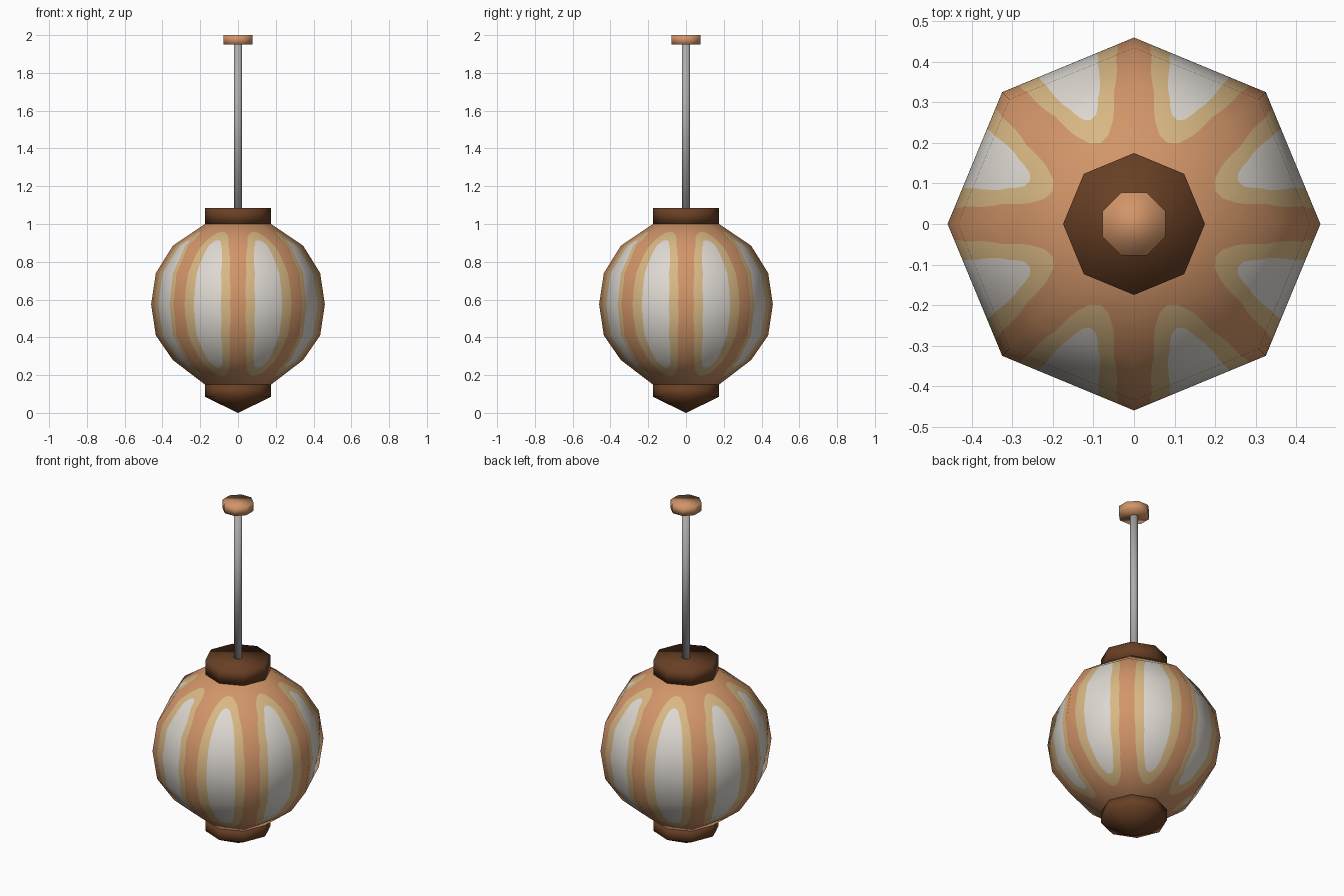
import bpy, bmesh, math
from mathutils import Vector

if "Cube" in bpy.data.objects:
    bpy.data.objects.remove(bpy.data.objects["Cube"])


def material(name, rgb):
    m = bpy.data.materials.new(name)
    m.diffuse_color = (*rgb, 1)
    m.use_nodes = True
    m.node_tree.nodes["Principled BSDF"].inputs["Base Color"].default_value = m.diffuse_color
    return m


TERRACOTTA = material("terracotta", (0.64, 0.30, 0.14))
SAND = material("sand", (0.69, 0.48, 0.23))
CREAM = material("cream white", (0.73, 0.69, 0.64))
BROWN = material("dark brown", (0.14, 0.05, 0.018))
STEEL = material("grey metal", (0.42, 0.42, 0.42))


def finish(name, bm, mats):
    bmesh.ops.recalc_face_normals(bm, faces=bm.faces)
    for f in bm.faces:
        f.smooth = True
    me = bpy.data.meshes.new(name)
    bm.to_mesh(me)
    bm.free()
    for m in mats:
        me.materials.append(m)
    ob = bpy.data.objects.new(name, me)
    bpy.context.collection.objects.link(ob)
    return ob


def lathe(name, profile, mat, turn=0.0, sides=8):
    """Spin (radius, z) points; end rings are capped, radius 0 is a tip."""
    bm = bmesh.new()
    rings = []
    for r, z in profile:
        n = sides if r else 1
        angles = [turn + math.tau * k / sides for k in range(n)]
        rings.append([bm.verts.new((r * math.cos(a), r * math.sin(a), z)) for a in angles])
    for lo, hi in zip(rings, rings[1:]):
        for k in range(sides):
            j = (k + 1) % sides
            quad = [lo[k % len(lo)], lo[j % len(lo)], hi[j % len(hi)], hi[k % len(hi)]]
            bm.faces.new(list(dict.fromkeys(quad)))
    for ring in (rings[0], rings[-1]):
        if len(ring) > 1:
            bm.faces.new(ring)
    return finish(name, bm, [mat])


# Paper globe: eight flat sides, each cut into terracotta, sand and cream bands
GLOBE = [(0.175, 0.15), (0.345, 0.28), (0.435, 0.41), (0.46, 0.575),
         (0.435, 0.74), (0.345, 0.885), (0.175, 1.0)]
MID = 0.577
SAND_OVAL = (0.131, 0.383, 0.5)      # half width, half height, roundness
CREAM_OVAL = (0.078, 0.338, 0.44)


def globe_radius(z):
    for (r0, z0), (r1, z1) in zip(GLOBE, GLOBE[1:]):
        if z <= z1:
            return r0 + (r1 - r0) * (z - z0) / (z1 - z0)
    return GLOBE[-1][0]


def oval_width(oval, z):
    w, h, p = oval
    return w * max(0.0, 1 - ((z - MID) / h) ** 2) ** p


levels = {round(z, 3) for _, z in GLOBE}
for oval in (SAND_OVAL, CREAM_OVAL):
    levels |= {round(MID + oval[1] * math.cos(math.pi * k / 16), 3) for k in range(17)}
levels = sorted(levels)

bm = bmesh.new()
cache = {}


def globe_vert(side, u, z):
    r = globe_radius(z)
    a, b = (math.tau * k / 8 for k in (side, side + 1))
    p = Vector((r * math.cos(a), r * math.sin(a), z)).lerp(
        Vector((r * math.cos(b), r * math.sin(b), z)), u)
    key = tuple(round(c, 4) + 0.0 for c in p)
    if key not in cache:
        cache[key] = bm.verts.new(p)
    return cache[key]


def columns(z):
    width = 2 * globe_radius(z) * math.sin(math.pi / 8)
    s, c = (oval_width(o, z) / width for o in (SAND_OVAL, CREAM_OVAL))
    return [0, 0.5 - s, 0.5 - c, 0.5 + c, 0.5 + s, 1]


for side in range(8):
    for z0, z1 in zip(levels, levels[1:]):
        lo = [globe_vert(side, u, z0) for u in columns(z0)]
        hi = [globe_vert(side, u, z1) for u in columns(z1)]
        for i, slot in enumerate((0, 1, 2, 1, 0)):
            vs = list(dict.fromkeys([lo[i], lo[i + 1], hi[i + 1], hi[i]]))
            if len(vs) > 2:
                bm.faces.new(vs).material_index = slot
globe = finish("paper_globe", bm, [TERRACOTTA, SAND, CREAM])
# rounded shading over the flat sides
globe.data.normals_split_custom_set_from_vertices(
    [(v.co - Vector((0, 0, MID))).normalized() for v in globe.data.vertices])

# Wooden caps, hanging rod and ceiling mount
lathe("bottom_cap", [(0, 0), (0.175, 0.085), (0.175, 0.15)], BROWN)
lathe("top_cap", [(0.175, 1.0), (0.175, 1.085)], BROWN)
lathe("hanging_rod", [(0.023, 1.08), (0.023, 1.955)], STEEL, math.pi / 8)
lathe("ceiling_mount", [(0.084, 1.95), (0.084, 2.0)], TERRACOTTA, math.pi / 8)
